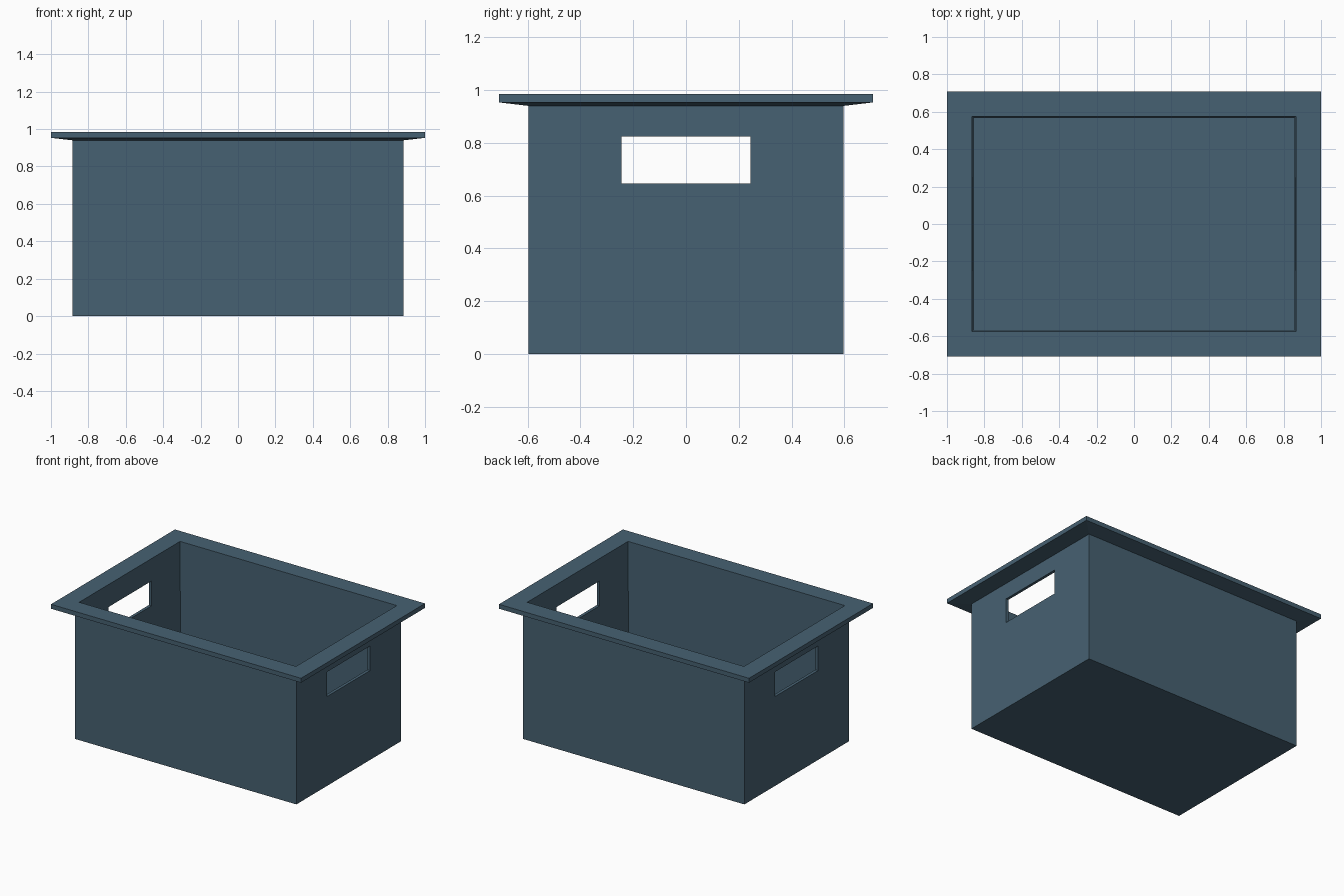
import bpy, bmesh

if "Cube" in bpy.data.objects:
    bpy.data.objects.remove(bpy.data.objects["Cube"])

# One slate blue plastic for the whole bin
mat = bpy.data.materials.new("slate_blue_plastic")
mat.diffuse_color = (0.062, 0.120, 0.168, 1)
mat.use_nodes = True
mat.node_tree.nodes["Principled BSDF"].inputs["Base Color"].default_value = mat.diffuse_color


def make_object(name, bm):
    bmesh.ops.recalc_face_normals(bm, faces=bm.faces)
    mesh = bpy.data.meshes.new(name)
    bm.to_mesh(mesh)
    bm.free()
    mesh.materials.append(mat)
    obj = bpy.data.objects.new(name, mesh)
    bpy.context.collection.objects.link(obj)
    return obj


# Storage bin: rectangular rings (half x, half y, z) from outer base, over the rim, to inner floor
rings = [
    (0.885, 0.597, 0.0),
    (0.885, 0.597, 0.94),
    (1.0, 0.708, 0.953),
    (1.0, 0.708, 0.985),
    (0.867, 0.576, 0.985),
    (0.856, 0.567, 0.025),
]
bm = bmesh.new()
loops = [[bm.verts.new((sx * x, sy * y, z))
          for sx, sy in ((-1, -1), (1, -1), (1, 1), (-1, 1))] for x, y, z in rings]
for a, b in zip(loops, loops[1:]):
    for i in range(4):
        j = (i + 1) % 4
        bm.faces.new((a[i], a[j], b[j], b[i]))
bm.faces.new(loops[0])
bm.faces.new(loops[-1])
storage_bin = make_object("storage_bin", bm)

# Hand holes through both end walls
bm = bmesh.new()
bmesh.ops.create_cube(bm, size=1)
bmesh.ops.scale(bm, vec=(2.4, 0.49, 0.178), verts=bm.verts)
bmesh.ops.translate(bm, vec=(0, 0, 0.735), verts=bm.verts)
cutter = make_object("hand_hole_cutter", bm)

mod = storage_bin.modifiers.new("hand_holes", 'BOOLEAN')
mod.operation = 'DIFFERENCE'
mod.solver = 'EXACT'
mod.object = cutter
bpy.context.view_layer.objects.active = storage_bin
storage_bin.select_set(True)
bpy.ops.object.modifier_apply(modifier=mod.name)
bpy.data.objects.remove(cutter)
